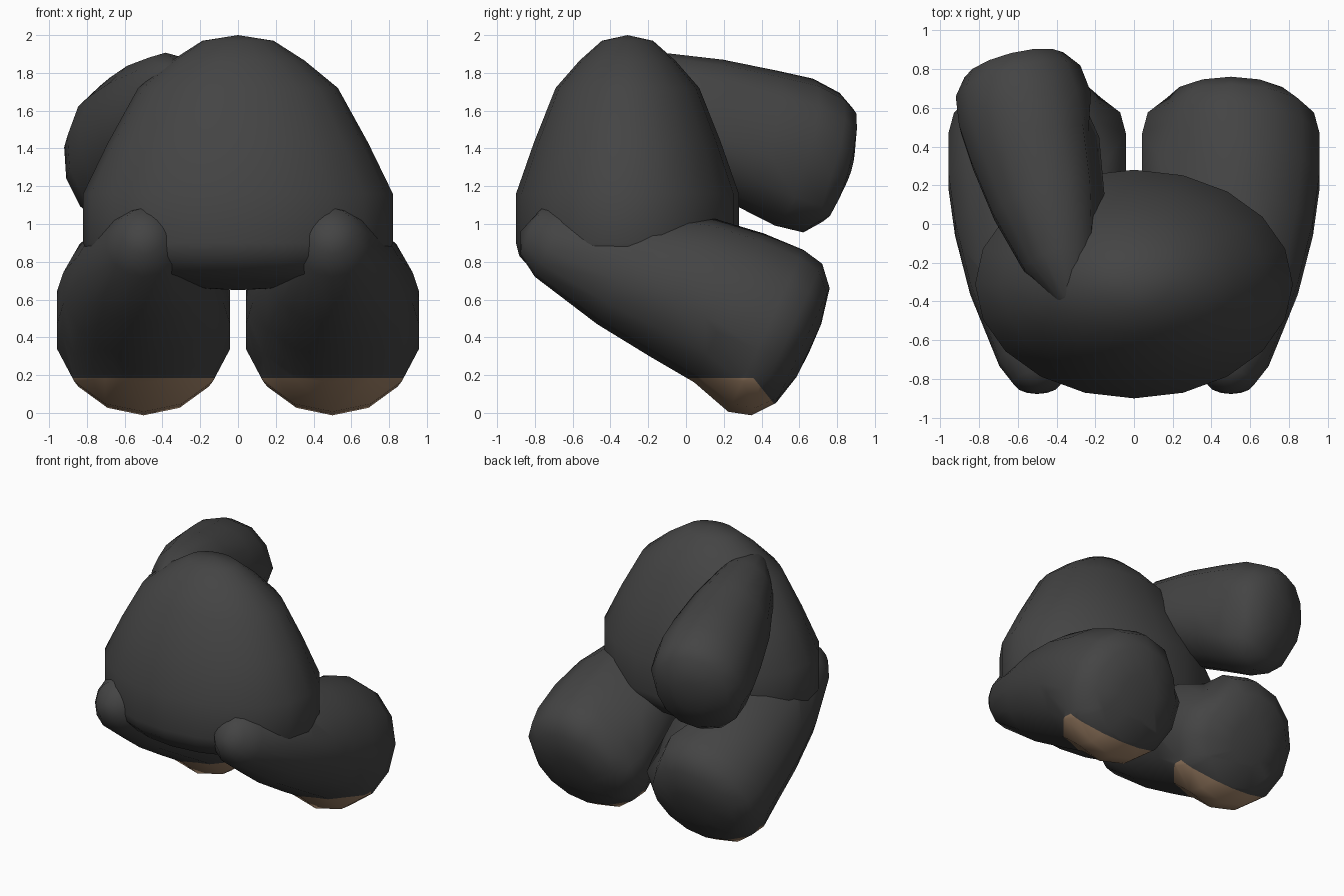
import bpy, bmesh, math
from mathutils import Matrix, Vector

if "Cube" in bpy.data.objects:
    bpy.data.objects.remove(bpy.data.objects["Cube"])


def material(name, rgb):
    m = bpy.data.materials.new(name)
    m.diffuse_color = (*rgb, 1)
    m.use_nodes = True
    m.node_tree.nodes["Principled BSDF"].inputs["Base Color"].default_value = m.diffuse_color
    return m


FUR = material("dark_grey", (0.058, 0.058, 0.058))
PAD = material("tan", (0.36, 0.23, 0.14))


def loft(bm, rings, tip_a, tip_b):
    """Skin a stack of rings and close both ends with fans."""
    rings = [[bm.verts.new(p) for p in r] for r in rings]
    a, b = bm.verts.new(tip_a), bm.verts.new(tip_b)
    n = len(rings[0])
    for i in range(n):
        j = (i + 1) % n
        bm.faces.new((a, rings[0][j], rings[0][i]))
        bm.faces.new((b, rings[-1][i], rings[-1][j]))
        for r, q in zip(rings, rings[1:]):
            bm.faces.new((r[i], r[j], q[j], q[i]))


def finish(bm, name):
    bmesh.ops.recalc_face_normals(bm, faces=bm.faces[:])
    me = bpy.data.meshes.new(name)
    bm.to_mesh(me)
    bm.free()
    me.materials.append(FUR)
    me.materials.append(PAD)
    for p in me.polygons:
        p.use_smooth = True
    ob = bpy.data.objects.new(name, me)
    bpy.context.collection.objects.link(ob)
    return ob


# Body: egg-shaped dome with an oval plan
bm = bmesh.new()
profile = [(0.25, 0.66), (0.55, 0.70), (0.82, 0.735), (0.97, 0.83), (1.0, 0.90), (1.0, 1.16),
           (0.84, 1.43), (0.645, 1.72), (0.43, 1.865), (0.23, 1.97)]
angles = [math.tau * i / 20 for i in range(20)]
loft(bm, [[(0.82 * r * math.cos(t), -0.31 + 0.59 * r * math.sin(t), z) for t in angles]
          for r, z in profile], (0, -0.31, 0.65), (0, -0.31, 2.0))
finish(bm, "body")

# Limb stations: distance along the axis, lower edge, upper edge, half width
LEG = [(-1.15, 0.39, 0.66, 0.12), (-1.03, 0.315, 0.72, 0.20), (-0.625, 0.227, 0.88, 0.355),
       (-0.3, 0.19, 0.995, 0.435), (-0.03, 0.165, 1.035, 0.47), (0.2, 0.10, 1.045, 0.47),
       (0.32, 0.135, 1.02, 0.44), (0.41, 0.25, 0.92, 0.34), (0.45, 0.42, 0.73, 0.15)]
RAISED = [(-0.85, 0.03, 0.22, 0.09), (-0.63, -0.20, 0.325, 0.21), (-0.3, -0.31, 0.375, 0.30),
          (0, -0.36, 0.395, 0.345), (0.2, -0.40, 0.405, 0.36), (0.36, -0.395, 0.37, 0.34),
          (0.45, -0.31, 0.31, 0.27), (0.50, -0.12, 0.12, 0.12)]


def limb(name, stations, tips, matrix, inner, folds, pad):
    bm = bmesh.new()
    rings = []
    for s, lo, hi, w in stations:
        ring = []
        for i in range(14):
            t = math.tau * i / 14
            # a fold runs diagonally over the inner side
            fold = folds[1] if s > 0.1 else folds[0]
            k = 0.86 if i == fold and -0.35 < s < 0.38 else 1.0
            ring.append((inner * w * k * math.sin(t), s,
                         (lo + hi) / 2 + (hi - lo) / 2 * k * math.cos(t)))
        rings.append(ring)
    loft(bm, rings, *tips)
    bmesh.ops.transform(bm, matrix=matrix, verts=bm.verts[:])
    if pad:
        # sole: cut along two planes and colour what lies below both
        planes = [(Vector((0, 0, 0.185)), Vector((0, 0, 1))),
                  (Vector((0, 0.505, 0)), Vector((0, 1, 0.8)))]
        for co, no in planes:
            bmesh.ops.bisect_plane(bm, geom=bm.verts[:] + bm.edges[:] + bm.faces[:],
                                   plane_co=co, plane_no=no)
        for f in bm.faces:
            c = f.calc_center_median()
            f.material_index = int(all((c - co).dot(no) < 0 for co, no in planes))
    finish(bm, name)


# Legs: a mirrored pair tilted down towards the back
tilt = Matrix.Rotation(math.radians(-25), 4, 'X')
for side, name in ((1, "right_leg"), (-1, "left_leg")):
    limb(name, LEG, ((0, -1.2, 0.5), (0, 0.455, 0.57)),
         Matrix.Translation((0.5 * side, 0, 0)) @ tilt, -side, (1, 2), True)

# Raised limb: smaller, swung out behind the left shoulder
raised = (Matrix.Translation((-0.51, 0.383, 1.43))
          @ Matrix.Rotation(math.radians(14), 4, 'Z')
          @ Matrix.Rotation(math.radians(-15), 4, 'X'))
limb("raised_limb", RAISED, ((0, -0.95, 0.13), (0, 0.51, 0)), raised, 1, (3, 4), False)
